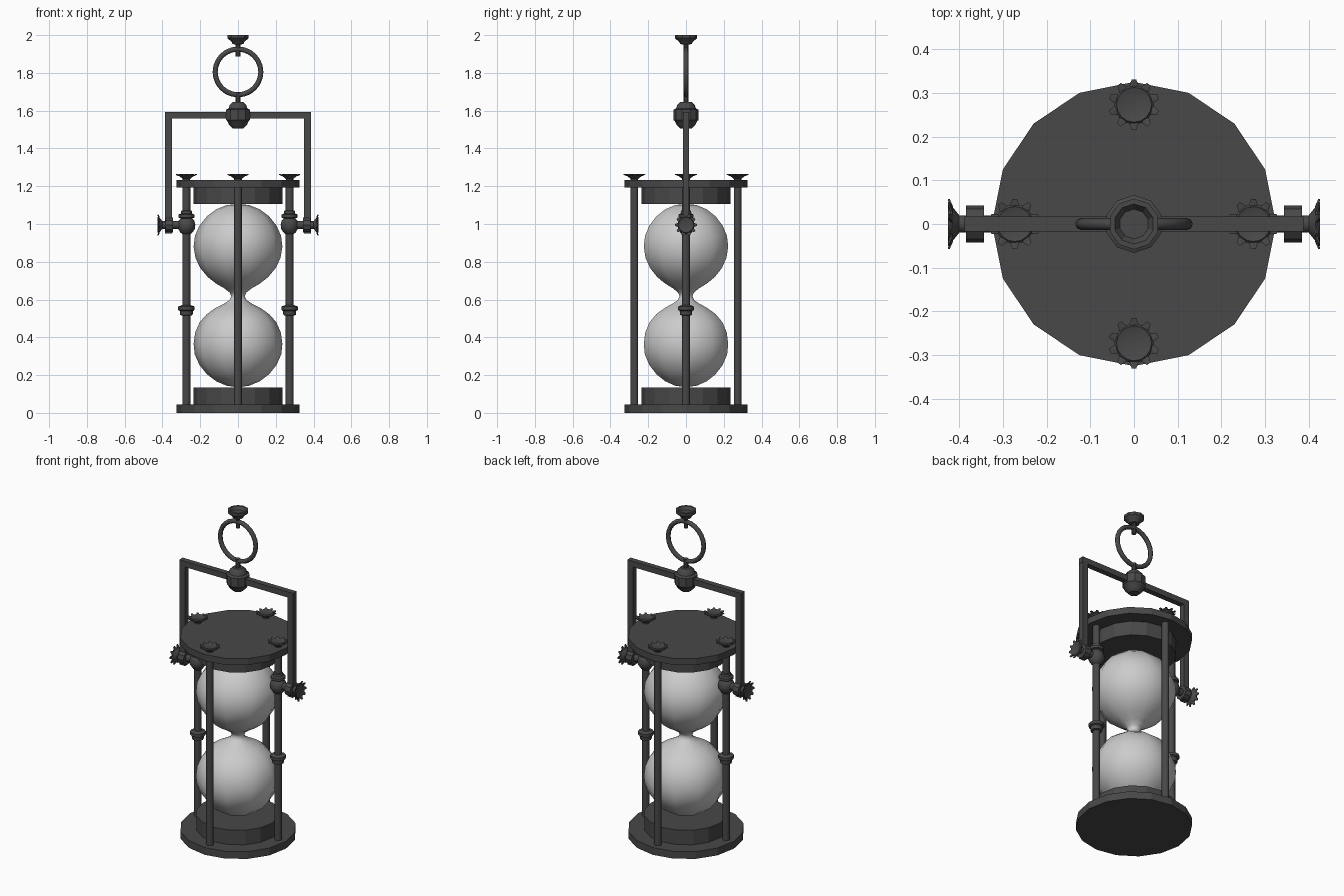
import bpy, bmesh
from math import pi, cos, sin, radians
from mathutils import Matrix

if "Cube" in bpy.data.objects:
    bpy.data.objects.remove(bpy.data.objects["Cube"])

dark = bpy.data.materials.new("dark_metal")
dark.diffuse_color = (0.065, 0.065, 0.065, 1)
dark.use_nodes = True
dark.node_tree.nodes["Principled BSDF"].inputs["Base Color"].default_value = dark.diffuse_color


def finish(bm, name, mat=dark, matrix=Matrix(), angle=40):
    bmesh.ops.remove_doubles(bm, verts=bm.verts, dist=1e-5)
    bmesh.ops.recalc_face_normals(bm, faces=bm.faces)
    me = bpy.data.meshes.new(name)
    for f in bm.faces:
        f.smooth = True
    for e in bm.edges:
        if len(e.link_faces) == 2 and e.calc_face_angle(0) > radians(angle):
            e.smooth = False
    bm.to_mesh(me)
    bm.free()
    me.transform(matrix)
    if mat:
        me.materials.append(mat)
    ob = bpy.data.objects.new(name, me)
    bpy.context.collection.objects.link(ob)
    return ob


def skin(bm, rings):
    for a, b in zip(rings, rings[1:]):
        n = len(a)
        for i in range(n):
            j = (i + 1) % n
            bm.faces.new((a[i], a[j], b[j], b[i]))


def lathe(name, profile, n, phase=0, mat=dark, matrix=Matrix(), angle=40):
    """Turn (radius, height) points around z; open ends get capped."""
    bm = bmesh.new()
    rings = [[bm.verts.new((max(r, 1e-7) * cos(phase + 2 * pi * i / n),
                            max(r, 1e-7) * sin(phase + 2 * pi * i / n), z))
              for i in range(n)] for r, z in profile]
    skin(bm, rings)
    for ring, (r, z) in ((rings[0], profile[0]), (rings[-1], profile[-1])):
        if r > 0:
            bm.faces.new(ring)
    return finish(bm, name, mat, matrix, angle)


def box(name, size, loc):
    bm = bmesh.new()
    bmesh.ops.create_cube(bm, size=1, matrix=Matrix.Translation(loc) @ Matrix.Diagonal((*size, 1)))
    finish(bm, name)


def finial(name, matrix):
    """Flared knob with a toothed rim, growing along local z from 0 to 0.035."""
    lathe(name + "_core", [(0.02, -0.005), (0.02, 0.008), (0.045, 0.028), (0.04, 0.034), (0.036, 0.032)],
          16, pi / 2, matrix=matrix)
    bm = bmesh.new()
    rings = []
    for z0, z1 in ((0.023, 0.030), (0.028, 0.034)):
        pts = []
        for t in range(10):
            for off, r, z in ((-0.24, 0.044, z0), (-0.09, 0.058, z1), (0.09, 0.058, z1), (0.24, 0.044, z0)):
                a = pi / 2 + t * pi / 5 + off
                pts.append(bm.verts.new((r * cos(a), r * sin(a), z)))
        rings.append(pts)
    # inner rims close the toothed ring against the core
    inner = [[bm.verts.new((v.co.x / v.co.to_2d().length * 0.036, v.co.y / v.co.to_2d().length * 0.036, z))
              for v in rings[0]] for z in (0.022, 0.030)]
    skin(bm, [inner[0], rings[0], rings[1], inner[1]])
    finish(bm, name + "_teeth", matrix=matrix, angle=30)


# end plates with inner seats
lathe("base_plate", [(0.325, 0), (0.325, 0.045)], 16, angle=15)
lathe("base_seat", [(0.235, 0.045), (0.235, 0.135)], 16, angle=15)
lathe("top_plate", [(0.325, 1.192), (0.325, 1.232)], 16, angle=15)
lathe("top_seat", [(0.235, 1.105), (0.235, 1.192)], 16, angle=15)

# glass bulbs
bulb = [(0, 0.135), (0.06, 0.144), (0.115, 0.167), (0.165, 0.205), (0.205, 0.255), (0.229, 0.31),
        (0.235, 0.365), (0.227, 0.425), (0.203, 0.48), (0.165, 0.523), (0.118, 0.556), (0.073, 0.579),
        (0.046, 0.597), (0.035, 0.617), (0.044, 0.637), (0.072, 0.659), (0.115, 0.684), (0.16, 0.719),
        (0.2, 0.767), (0.225, 0.82), (0.235, 0.88), (0.228, 0.937), (0.205, 0.99), (0.165, 1.04),
        (0.115, 1.078), (0.06, 1.1), (0, 1.107)]
lathe("glass_bulbs", bulb, 10, mat=None, angle=80)

# four posts with finials
for i in range(4):
    x, y = 0.273 * cos(i * pi / 2), 0.273 * sin(i * pi / 2)
    at = Matrix.Translation((x, y, 0))
    lathe(f"post_{i}", [(0.021, 0.04), (0.021, 1.2)], 10, matrix=at)
    finial(f"post_finial_{i}", Matrix.Translation((x, y, 1.231)))

for s, side in ((-1, "left"), (1, "right")):
    at = Matrix.Translation((s * 0.273, 0, 0))
    # post collars
    lathe(side + "_lower_collar", [(0.02, 0.515), (0.033, 0.518), (0.035, 0.54), (0.044, 0.545),
                                   (0.044, 0.563), (0.03, 0.568), (0.02, 0.572)], 10, matrix=at)
    lathe(side + "_upper_collar", [(0.02, 0.945), (0.032, 0.955), (0.045, 0.975), (0.047, 0.995), (0.042, 1.018),
                                   (0.03, 1.03), (0.042, 1.034), (0.042, 1.05), (0.03, 1.055), (0.028, 1.07),
                                   (0.02, 1.072)], 10, matrix=at)
    # pivot, boss and side knob along x
    turn = Matrix.Translation((0, 0, 0.995)) @ Matrix.Rotation(s * pi / 2, 4, 'Y')
    lathe(side + "_pivot", [(0.021, 0.28), (0.021, 0.40)], 10, matrix=turn)
    lathe(side + "_boss", [(0.042, 0.343), (0.042, 0.384)], 10, pi / 2, matrix=turn, angle=30)
    finial(side + "_knob", turn @ Matrix.Translation((0, 0, 0.392)))
    # frame upright
    box(side + "_frame_bar", (0.037, 0.034, 0.64), (s * 0.367, 0, 1.27))

box("frame_crossbar", (0.775, 0.034, 0.035), (0, 0, 1.576))

# central hub on the crossbar
lathe("hub", [(0.03, 1.505), (0.035, 1.51), (0.05, 1.525), (0.06, 1.545), (0.066, 1.55), (0.066, 1.605),
              (0.052, 1.612), (0.047, 1.628), (0.03, 1.645), (0.014, 1.646), (0.014, 1.698)],
      10, pi / 2, angle=30)

# hanging ring
bm = bmesh.new()
loops = []
for i in range(24):
    a = 2 * pi * i / 24
    loops.append([bm.verts.new(((0.121 + 0.0135 * cos(b)) * cos(a), 0.0135 * sin(b),
                                1.805 + (0.121 + 0.0135 * cos(b)) * sin(a)))
                  for b in (2 * pi * k / 8 for k in range(8))])
skin(bm, loops + loops[:1])
finish(bm, "hanging_ring", angle=60)

# ceiling cup with stud
lathe("hanger_cup", [(0.013, 1.888), (0.013, 1.951), (0.03, 1.952), (0.036, 1.965), (0.055, 1.98),
                     (0.058, 1.984), (0.058, 2.0), (0.046, 2.0), (0.034, 1.982)], 10, pi / 2, angle=30)
